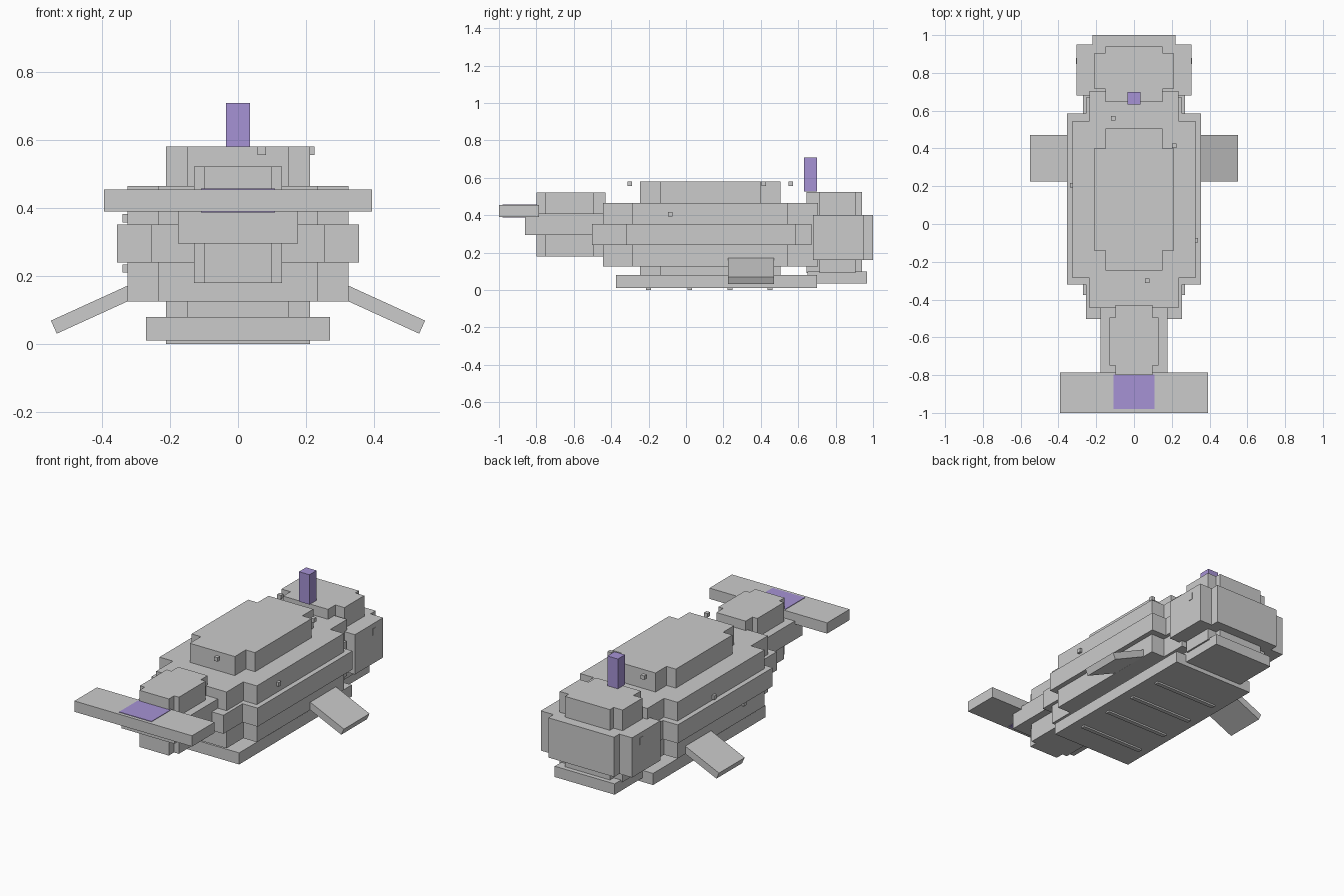
import bpy
import math
from mathutils import Vector

cube = bpy.data.objects.get("Cube")
if cube:
    bpy.data.objects.remove(cube, do_unlink=True)


def material(name, rgb):
    mat = bpy.data.materials.new(name)
    mat.use_nodes = True
    color = (*rgb, 1)
    mat.diffuse_color = color
    for node in mat.node_tree.nodes:
        if node.type == 'BSDF_PRINCIPLED':
            node.inputs["Base Color"].default_value = color
    return mat


grey = material("skin grey", (0.6, 0.6, 0.6))
purple = material("accent purple", (0.38, 0.29, 0.66))


def prism(name, outline, z0, z1, mat=grey):
    """Extrude a plan outline between two heights."""
    n = len(outline)
    verts = [(x, y, z) for z in (z0, z1) for x, y in outline]
    faces = [list(range(n))[::-1], list(range(n, 2 * n))]
    faces += [[i, (i + 1) % n, n + (i + 1) % n, n + i] for i in range(n)]
    mesh = bpy.data.meshes.new(name)
    mesh.from_pydata(verts, [], faces)
    mesh.materials.append(mat)
    obj = bpy.data.objects.new(name, mesh)
    bpy.context.collection.objects.link(obj)
    return obj


def box(name, x0, x1, y0, y1, z0, z1, mat=grey):
    return prism(name, [(x0, y0), (x1, y0), (x1, y1), (x0, y1)], z0, z1, mat)


def notched(name, wide, narrow, y0, y1, z0, z1):
    """Block with square-notched corners; wide and y1 spans cross each other."""
    (a, b), (c, d) = y0, y1
    half = [(narrow, a), (narrow, b), (wide, b), (wide, c), (narrow, c), (narrow, d)]
    return prism(name, half + [(-x, y) for x, y in reversed(half)], z0, z1)


# Body: stacked notched layers, each given as (outer, inner) end positions
notched("body_core", 0.212, 0.15, (-0.245, -0.14), (0.40, 0.505), 0.03, 0.58)
notched("body_main", 0.325, 0.235, (-0.445, -0.285), (0.545, 0.705), 0.125, 0.465)
notched("body_side_band", 0.355, 0.255, (-0.503, -0.32), (0.585, 0.67), 0.24, 0.352)

# Belly slab with shallow ridges
box("belly", -0.27, 0.27, -0.375, 0.70, 0.01, 0.08)
for y in (-0.2, 0.02, 0.235, 0.45):
    box("belly_ridge", -0.212, 0.212, y - 0.013, y + 0.013, 0, 0.02)

# Head and jaw
notched("head_core", 0.21, 0.15, (0.645, 0.715), (0.905, 0.94), 0.09, 0.525)
notched("head_main", 0.305, 0.22, (0.665, 0.68), (0.95, 1.0), 0.16, 0.40)
box("jaw", -0.2, 0.2, 0.65, 0.967, 0.035, 0.10)

# Tail stem and flukes
notched("tail_stem", 0.13, 0.098, (-0.80, -0.75), (-0.495, -0.43), 0.18, 0.522)
box("tail_side_band", -0.177, 0.177, -0.86, -0.43, 0.295, 0.408)
box("tail_fluke", -0.393, 0.393, -1.0, -0.785, 0.39, 0.455)
box("fluke_patch", -0.108, 0.108, -0.98, -0.797, 0.387, 0.458, purple)

# Water spout above the head
box("spout", -0.035, 0.035, 0.632, 0.70, 0.528, 0.708, purple)

# Side fins and eyes
for side, label in ((1, "left"), (-1, "right")):
    fin = box(label + "_fin", -0.26, 0, 0.225, 0.47, -0.021, 0.021)
    fin.location = (0.541, 0, 0.05)
    fin.rotation_euler.y = math.radians(24.5)
    if side < 0:
        fin.location.x *= -1
        fin.rotation_euler.y *= -1
        for v in fin.data.vertices:
            v.co.x *= -1
        fin.data.flip_normals()
    xs = sorted((side * 0.30, side * 0.308))
    box(label + "_eye", *xs, 0.848, 0.88, 0.33, 0.372)

# Barnacles dotted over the body
for spot in ((0.07, -0.30, 0.568), (0.213, 0.415, 0.568), (-0.11, 0.56, 0.568),
             (0.328, -0.085, 0.405), (-0.328, 0.205, 0.37), (-0.328, -0.08, 0.222)):
    lo = Vector(spot) - Vector((0.012,) * 3)
    hi = Vector(spot) + Vector((0.012,) * 3)
    box("barnacle", lo.x, hi.x, lo.y, hi.y, lo.z, hi.z)
